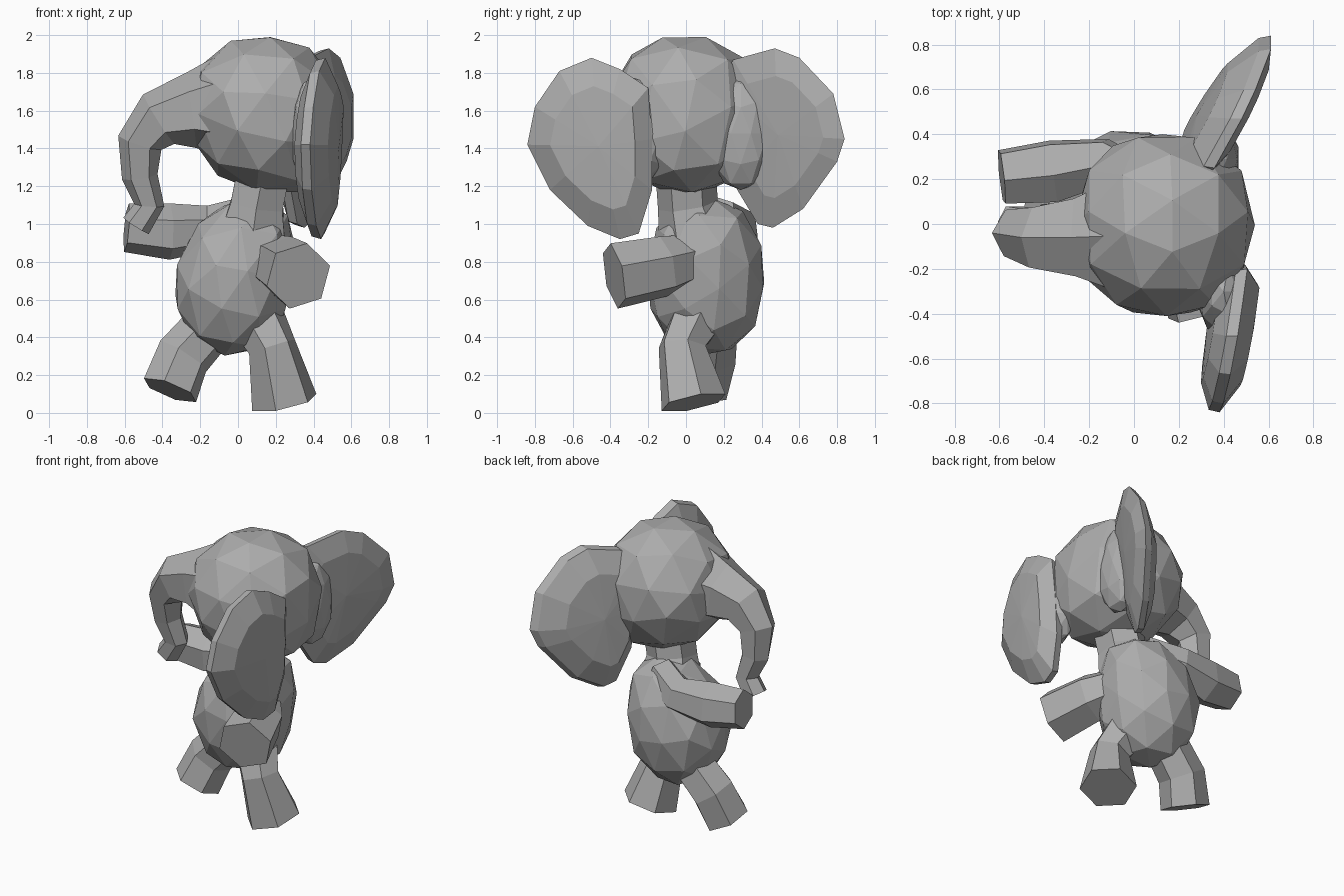
import bpy, bmesh, math
from mathutils import Vector, Matrix

cube = bpy.data.objects.get("Cube")
if cube:
    bpy.data.objects.remove(cube, do_unlink=True)

GREY = (0.42, 0.42, 0.42, 1)
skin = bpy.data.materials.new("grey skin")
skin.use_nodes = True
skin.diffuse_color = GREY
skin.node_tree.nodes["Principled BSDF"].inputs["Base Color"].default_value = GREY


def finish(name, bm):
    bmesh.ops.recalc_face_normals(bm, faces=bm.faces)
    mesh = bpy.data.meshes.new(name)
    bm.to_mesh(mesh)
    bm.free()
    mesh.materials.append(skin)
    obj = bpy.data.objects.new(name, mesh)
    bpy.context.collection.objects.link(obj)
    return obj


def bridge(bm, a, b):
    n = len(a)
    for i in range(n):
        bm.faces.new((a[i], a[(i + 1) % n], b[(i + 1) % n], b[i]))


def ball(name, centre, radii, lean=0.0, droop=0.0, turn=0.0, power=2.25):
    """Faceted, slightly boxy ellipsoid; lean shifts the top, droop lowers the back."""
    bm = bmesh.new()
    bmesh.ops.create_icosphere(bm, subdivisions=2, radius=1.0,
                               matrix=Matrix.Rotation(turn, 4, 'Z') @ Matrix.Rotation(turn, 4, 'X'))
    for v in bm.verts:
        x, y, z = v.co / sum(abs(k) ** power for k in v.co) ** (1 / power)
        v.co = (centre[0] + radii[0] * x + lean * max(z, 0),
                centre[1] + radii[1] * y,
                centre[2] + radii[2] * z - droop * x * (z < 0))
    return finish(name, bm)


def limb(name, stations, sides=6, turn=0.0):
    """Tapered tube through (x, y, z, radius) stations with flat ends."""
    bm = bmesh.new()
    pts = [Vector(s[:3]) for s in stations]
    rings = []
    for i, p in enumerate(pts):
        along = (pts[min(i + 1, len(pts) - 1)] - pts[max(i - 1, 0)]).normalized()
        side = Vector((0, 1, 0))
        if abs(along.y) > 0.7:
            side = Vector((1, 0, 0))
        u = (side - along * side.dot(along)).normalized()
        w = along.cross(u)
        ring = []
        for k in range(sides):
            a = turn + math.tau * k / sides
            ring.append(bm.verts.new(p + stations[i][3] * (u * math.cos(a) + w * math.sin(a))))
        rings.append(ring)
    for a, b in zip(rings, rings[1:]):
        bridge(bm, a, b)
    bm.faces.new(rings[0])
    bm.faces.new(rings[-1])
    return finish(name, bm)


def ear(name, outline, base, slope_y, slope_z, front, back):
    """Thick flap: a (y, z) outline on a tilted plane, bulged both ways."""
    bm = bmesh.new()
    cy = sum(p[0] for p in outline) / len(outline)
    cz = sum(p[1] for p in outline) / len(outline)

    def point(y, z, off):
        return bm.verts.new((base + slope_y * (y - cy) + slope_z * (z - cz) + off, y, z))

    def ring(scale, off):
        return [point(cy + (y - cy) * scale, cz + (z - cz) * scale, off) for y, z in outline]

    layers = [ring(0.65, -front * 0.85), ring(0.97, -0.03), ring(1, 0.02), ring(0.68, back * 0.85)]
    for a, b in zip(layers, layers[1:]):
        bridge(bm, a, b)
    for loop, off in ((layers[0], -front), (layers[-1], back)):
        mid = point(cy, cz, off)
        for i in range(len(loop)):
            bm.faces.new((loop[i], loop[(i + 1) % len(loop)], mid))
    return finish(name, bm)


# Head, neck and egg-shaped body
ball("head", (0.135, -0.005, 1.58), (0.405, 0.415, 0.42), droop=0.05, turn=0.3)
limb("neck", [(0.08, 0.05, 0.95, 0.2), (0.1, 0.01, 1.1, 0.16), (0.13, 0, 1.25, 0.16)])
ball("body", (-0.03, 0.105, 0.72), (0.315, 0.315, 0.42), lean=0.1, turn=0.5)

# Trunk curving down from the face
limb("trunk", [(0.0, -0.05, 1.62, 0.32), (-0.25, -0.06, 1.6, 0.2),
               (-0.42, -0.06, 1.555, 0.155), (-0.52, -0.04, 1.43, 0.12),
               (-0.52, -0.02, 1.25, 0.095), (-0.47, 0.0, 1.1, 0.08),
               (-0.54, 0.01, 0.99, 0.08)], turn=math.pi / 6)

# Large ears spread to both sides, with thick roots blending into the head
ear("front_ear", [(-0.2, 1.72), (-0.35, 1.82), (-0.5, 1.88), (-0.67, 1.81), (-0.8, 1.62),
                  (-0.84, 1.42), (-0.72, 1.18), (-0.52, 0.99), (-0.35, 0.92), (-0.25, 0.95),
                  (-0.18, 1.18), (-0.18, 1.45)], 0.425, 0.17, 0.05, 0.1, 0.11)
ear("rear_ear", [(0.18, 1.75), (0.25, 1.87), (0.47, 1.93), (0.6, 1.88), (0.78, 1.69),
                 (0.84, 1.45), (0.8, 1.33), (0.62, 1.08), (0.46, 0.98), (0.38, 1.0),
                 (0.26, 1.2), (0.2, 1.5)], 0.41, 0.52, 0.13, 0.13, 0.08)
ball("front_ear_root", (0.4, -0.3, 1.48), (0.12, 0.2, 0.3))
ball("rear_ear_root", (0.35, 0.29, 1.48), (0.12, 0.17, 0.3))

# Arms: one held out to the side, one reaching forward under the trunk
limb("front_arm", [(0.14, 0.05, 0.82, 0.13), (0.24, -0.12, 0.775, 0.165),
                   (0.32, -0.38, 0.725, 0.18)], turn=0.25)
limb("rear_arm", [(0.06, 0.17, 1.04, 0.11), (-0.14, 0.27, 0.98, 0.12),
                  (-0.36, 0.235, 0.96, 0.15), (-0.59, 0.21, 0.98, 0.13)], turn=0.4)

# Stubby legs flaring to flat feet
limb("left_leg", [(0.1, 0.06, 0.5, 0.15), (0.18, -0.02, 0.35, 0.13),
                  (0.245, 0.04, 0.055, 0.18)], turn=0.3)
limb("right_leg", [(-0.13, 0.14, 0.48, 0.14), (-0.29, 0.12, 0.3, 0.15),
                   (-0.36, 0.07, 0.12, 0.155)], turn=0.3)
